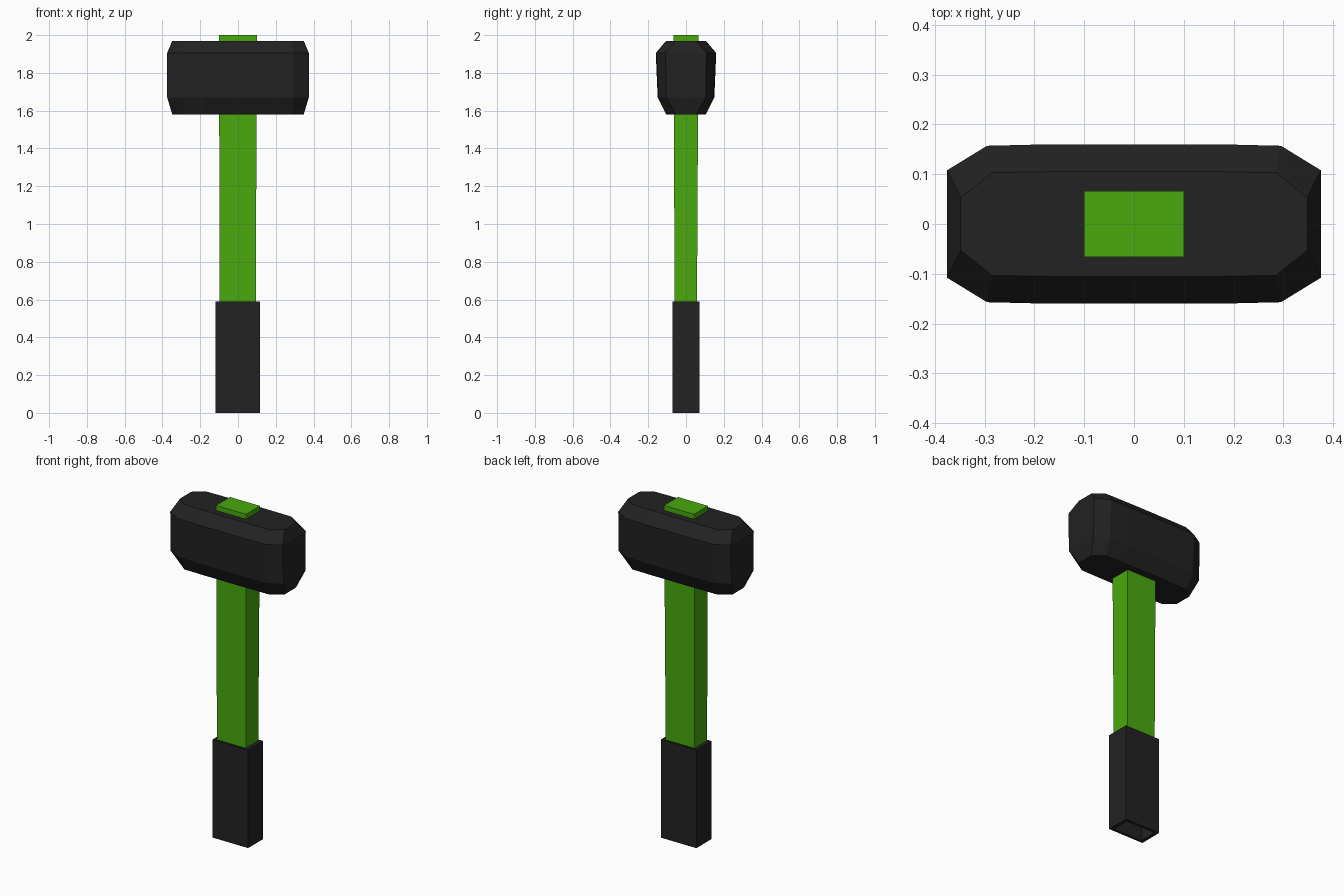
import bpy, bmesh

cube = bpy.data.objects.get("Cube")
if cube:
    bpy.data.objects.remove(cube, do_unlink=True)


def material(name, colour):
    m = bpy.data.materials.new(name)
    m.use_nodes = True
    m.diffuse_color = (*colour, 1)
    bsdf = m.node_tree.nodes["Principled BSDF"]
    bsdf.inputs["Base Color"].default_value = (*colour, 1)
    bsdf.inputs["Roughness"].default_value = 0.7
    return m


black = material("black rubber", (0.016, 0.016, 0.016))
green = material("bright green", (0.067, 0.397, 0.0044))


def loft(name, sections, mat):
    """Skin a stack of equal-sized outlines and cap both ends."""
    bm = bmesh.new()
    rings = [[bm.verts.new((x, y, z)) for x, y in outline] for z, outline in sections]
    for low, high in zip(rings, rings[1:]):
        for i in range(len(low)):
            j = (i + 1) % len(low)
            bm.faces.new((low[i], low[j], high[j], high[i]))
    bm.faces.new(rings[0][::-1])
    bm.faces.new(rings[-1])
    bmesh.ops.recalc_face_normals(bm, faces=bm.faces)
    mesh = bpy.data.meshes.new(name)
    bm.to_mesh(mesh)
    bm.free()
    mesh.materials.append(mat)
    obj = bpy.data.objects.new(name, mesh)
    bpy.context.collection.objects.link(obj)
    return obj


def rect(x, y, cx=0.0, cy=0.0):
    return [(cx - x, cy - y), (cx + x, cy - y), (cx + x, cy + y), (cx - x, cy + y)]


def chamfered(x, y, corner_x, corner_y, bulge):
    """Rectangle outline with cut corners and slightly swollen long sides."""
    quarter = [(x, corner_y), (corner_x, y), (0.17, y + bulge)]
    half = quarter + [(-px, py) for px, py in reversed(quarter)]
    return half + [(-px, -py) for px, py in half]


# Mallet head with bevelled rims
rim = chamfered(0.348, 0.103, 0.285, 0.053, 0.002)
head = loft("hammer_head", [
    (1.58, rim),
    (1.67, chamfered(0.375, 0.147, 0.295, 0.105, 0.003)),
    (1.905, chamfered(0.375, 0.157, 0.295, 0.108, 0.003)),
    (1.97, rim),
], black)

# Tapered handle passing through the head
loft("handle", [
    (0.55, rect(0.096, 0.059, -0.002, -0.001)),
    (2.0, rect(0.1, 0.066)),
], green)

# Grip sleeve, hollow from below
loft("grip", [
    (0.55, rect(0.098, 0.056, -0.001)),
    (0.0, rect(0.098, 0.056, -0.001)),
    (0.0, rect(0.118, 0.071, -0.001)),
    (0.59, rect(0.118, 0.071, -0.001)),
], black)
